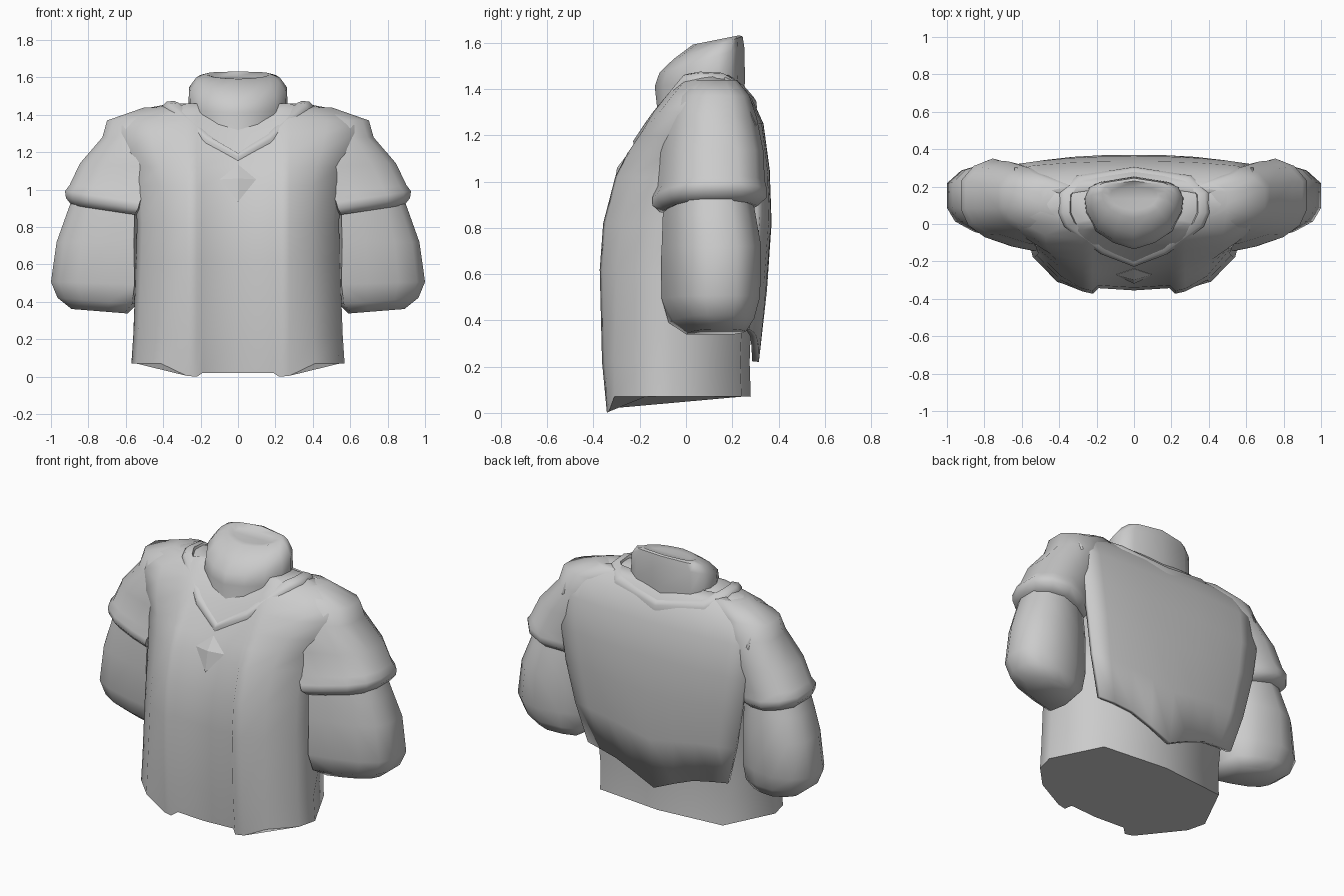
import bpy, math
from mathutils import Vector

if "Cube" in bpy.data.objects:
    bpy.data.objects.remove(bpy.data.objects["Cube"])


def finish(name, verts, faces, angle=40):
    me = bpy.data.meshes.new(name)
    me.from_pydata([tuple(v) for v in verts], [], faces)
    ob = bpy.data.objects.new(name, me)
    bpy.context.collection.objects.link(ob)
    bpy.ops.object.select_all(action='DESELECT')
    ob.select_set(True)
    bpy.context.view_layer.objects.active = ob
    bpy.ops.object.mode_set(mode='EDIT')
    bpy.ops.mesh.select_all(action='SELECT')
    bpy.ops.mesh.normals_make_consistent(inside=False)
    bpy.ops.object.mode_set(mode='OBJECT')
    bpy.ops.object.shade_smooth_by_angle(angle=math.radians(angle))
    return ob


def loft(name, rings, caps=True, angle=40):
    """Skin a stack of closed rings."""
    n = len(rings[0])
    verts = [v for r in rings for v in r]
    faces = [(k * n + i, k * n + (i + 1) % n, (k + 1) * n + (i + 1) % n, (k + 1) * n + i)
             for k in range(len(rings) - 1) for i in range(n)]
    if caps:
        faces += [tuple(range(n)), tuple(range((len(rings) - 1) * n, len(rings) * n))]
    return finish(name, verts, faces, angle)


def ring(section, x0, x1, y0, y1, z, tx=0, ty=0):
    """Place a 0..1 section between limits, tilted by tx, ty slopes."""
    w, d = x1 - x0, y1 - y0
    return [(x0 + u * w, y0 + v * d, z + tx * (u - .5) * w + ty * (v - .5) * d)
            for u, v in section]


def mirrored(half):
    """Close a half outline whose first and last points lie on x = 0."""
    return half + [(-x, y, z) for x, y, z in half[-2:0:-1]]


# Torso with coat front panels: z, half width, front y, corner y, side y, back y, back width, lapel
rows = [(0.00, .57, -.33, -.31, -.06, .28, .42, .012), (0.22, .56, -.345, -.31, -.06, .275, .42, .018),
        (0.62, .545, -.355, -.30, -.06, .29, .45, .018), (0.82, .54, -.34, -.28, -.05, .32, .48, .018),
        (1.02, .55, -.29, -.23, -.04, .335, .52, .016), (1.12, .58, -.245, -.19, -.01, .33, .54, .01),
        (1.20, .62, -.20, -.16, 0, .32, .55, 0), (1.30, .65, -.14, -.115, .03, .295, .55, 0),
        (1.37, .66, -.085, -.06, .08, .27, .55, 0), (1.43, .52, -.03, -.01, .1, .23, .45, 0),
        (1.46, .36, 0, .02, .12, .2, .3, 0)]
hem = [.02, .02, 0, .005, .07, .07, .07, .07, .07]
torso = []
for k, (z, w, f, c, s, b, bw, lap) in enumerate(rows):
    half = [(0, f), (.19, f + .012), (.22, f - lap), (.275, f - lap * .3),
            (.72 * w, c), (.95 * w, (c + s) / 2 + .01), (w, s), (bw, b - .04), (0, b)]
    torso.append(mirrored([(x, y, hem[i] if k == 0 else z) for i, (x, y) in enumerate(half)]))
loft("torso", torso, angle=65)

# Back cape: z, half width, centre y, edge y
cape_rows = [(.36, .48, .315, .275), (.60, .55, .35, .30), (.85, .60, .37, .32),
             (1.05, .63, .362, .32), (1.25, .64, .335, .30), (1.36, .63, .285, .25),
             (1.42, .52, .24, .2), (1.46, .36, .2, .16)]
cols = [-1, -.8, -.55, -.28, 0, .28, .55, .8, 1]
drop = [0, .01, .03, .08, .14, .08, .03, .01, 0]
verts, faces = [], []
m = len(cols)
for k, (z, w, yc, ye) in enumerate(cape_rows):
    for t, dz in zip(cols, drop):
        verts.append((t * w, yc + (ye - yc) * abs(t) ** 2.5, z - dz * (1, .5, .2, 0, 0, 0, 0, 0)[k]))
for k in range(len(cape_rows) - 1):
    for i in range(m - 1):
        a = k * m + i
        faces.append((a, a + 1, a + m + 1, a + m))
cape = finish("back_cape", verts, faces)
facing = sum(p.normal.y for p in cape.data.polygons)
sol = cape.modifiers.new("thickness", 'SOLIDIFY')
sol.thickness = .03
sol.offset = -1 if facing > 0 else 1

# Neck with sloping top, D-shaped section
half = [(0, 0, 0), (.42, .09, 0), (.77, .25, 0), (.97, .5, 0), (1, .7, 0),
        (.9, .85, 0), (.7, .92, 0), (0, 1, 0)]
D = [((x + 1) / 2, y) for x, y, _ in mirrored(half)]
loft("neck", [ring(D, -.25, .25, -.17, .24, 1.2),
              ring(D, -.25, .25, -.125, .25, 1.32),
              ring(D, -.265, .265, -.135, .255, 1.43, ty=.1),
              ring(D, -.262, .262, -.115, .252, 1.525, ty=.3),
              ring(D, -.225, .225, -.055, .245, 1.578, ty=.33),
              ring(D, -.17, .17, .03, .23, 1.612, ty=.2),
              ring(D, -.13, .13, .07, .2, 1.60, ty=.1)], angle=55)

# V-neck collar trim
path = [(0, -.215, 1.175), (.17, -.15, 1.27), (.365, -.005, 1.44), (.395, .06, 1.45),
        (.39, .17, 1.445), (.30, .255, 1.395), (0, .30, 1.345)]
cy = .07


def collar_loop(scale, dz, dy=0):
    return mirrored([(x * scale, cy + (y - cy) * scale + dy * (y < 0), z + dz)
                     for x, y, z in path])


loft("collar_trim", [collar_loop(1.03, -.03), collar_loop(1.02, .0, -.008),
                     collar_loop(.97, .02, -.008), collar_loop(.87, .025),
                     collar_loop(.82, -.03)], caps=False, angle=50)

# Chest gem: flat four-sided diamond following the chest slope
gem = [(0, -.24, 1.135), (.097, -.272, 1.055), (0, -.32, .935), (-.097, -.272, 1.055),
       (0, -.298, 1.06), (0, -.2, 1.04)]
finish("chest_gem", gem, [(i, (i + 1) % 4, t) for i in range(4) for t in (4, 5)], 20)

# Arms: sleeve with flared cuff, and rounded forearm, swept-back section
A = [(.06, 0), (.35, .05), (.7, .15), (.91, .28), (1, .45), (1, .76), (.84, .92),
     (.6, 1), (.3, .93), (.06, .8), (0, .4)]
for side, sx in (("left", 1), ("right", -1)):
    def flip(rings):
        return [[(sx * x, y, z) for x, y, z in r] for r in rings]
    loft(side + "_sleeve", flip([
        ring(A, .28, .50, .02, .22, 1.44),
        ring(A, .32, .70, -.06, .275, 1.37),
        ring(A, .36, .725, -.10, .305, 1.28),
        ring(A, .42, .845, -.125, .335, 1.13, tx=.05),
        ring(A, .48, .90, -.125, .34, 1.0, tx=.12),
        ring(A, .50, .925, -.145, .35, .96, tx=.15),
        ring(A, .51, .92, -.145, .35, .925, tx=.15),
        ring(A, .53, .89, -.11, .31, .89, tx=.15)]), angle=75)
    loft(side + "_forearm", flip([
        ring(A, .53, .88, -.09, .28, .97),
        ring(A, .53, .92, -.1, .30, .86),
        ring(A, .53, .97, -.105, .325, .72),
        ring(A, .525, 1.0, -.105, .32, .50, tx=.03),
        ring(A, .54, .965, -.075, .295, .405, tx=.08),
        ring(A, .59, .89, 0, .26, .35, tx=.08)]), angle=65)
